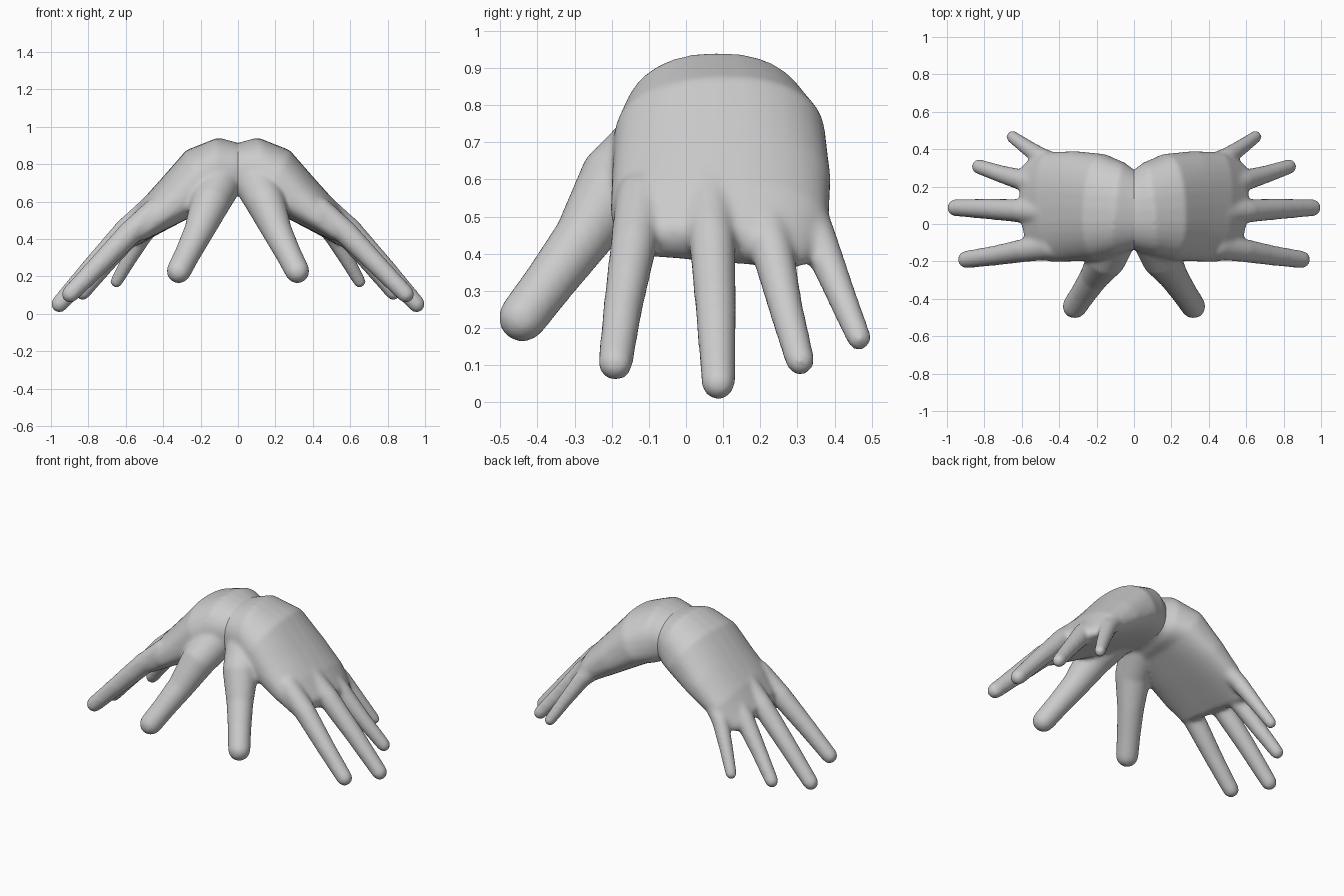
import bpy, bmesh, math
from mathutils import Vector

if "Cube" in bpy.data.objects:
    bpy.data.objects.remove(bpy.data.objects["Cube"])

SIDES = 32
bm = bmesh.new()


def loft(sections, power=2.0, arch=0.0, cap=1.0):
    """Closed tube through (x, y, z, half_width, half_thickness) with domed ends."""
    pts = [Vector(s[:3]) for s in sections]
    n = len(pts)
    rings = []
    for i, s in enumerate(sections):
        tan = (pts[min(i + 1, n - 1)] - pts[max(i - 1, 0)]).normalized()
        side = Vector((0, 1, 0))
        side = (side - tan * side.dot(tan)).normalized()
        up = tan.cross(side)
        # extra shrinking rings round off both ends
        steps = [(0, 1)]
        if i in (0, n - 1):
            d = -1 if i == 0 else 1
            steps = [(d * math.sin(a) * cap * s[4], math.cos(a))
                     for a in (math.radians(k) for k in (0, 20, 40, 60, 75, 85))]
            if i == 0:
                steps.reverse()
        for off, k in steps:
            ring = []
            for j in range(SIDES):
                a = 2 * math.pi * j / SIDES
                c, q = math.cos(a), math.sin(a)
                c = math.copysign(abs(c) ** (2 / power), c)
                q = math.copysign(abs(q) ** (2 / power), q)
                p = pts[i] + tan * off + side * (c * s[3] * (k if cap == 1 else 0.85 + 0.15 * k))
                p += up * (q * s[4] * k - math.copysign(arch, up.z) * c * c)
                ring.append(bm.verts.new(p))
            rings.append(ring)
    for a, b in zip(rings, rings[1:]):
        for j in range(SIDES):
            bm.faces.new((a[j], a[(j + 1) % SIDES], b[(j + 1) % SIDES], b[j]))
    bm.faces.new(rings[0][::-1])
    bm.faces.new(rings[-1])


# palm, from wrist to knuckles
loft([(-0.06, 0.07, 0.75, 0.19, 0.12),
      (0.00, 0.07, 0.765, 0.215, 0.145),
      (0.08, 0.08, 0.775, 0.25, 0.17),
      (0.19, 0.09, 0.735, 0.285, 0.165),
      (0.33, 0.095, 0.62, 0.295, 0.13),
      (0.46, 0.09, 0.52, 0.295, 0.10),
      (0.55, 0.075, 0.44, 0.265, 0.07)], power=2.5, arch=0.025, cap=0.7)
# index finger
loft([(0.44, -0.12, 0.55, 0.07, 0.07), (0.58, -0.14, 0.43, 0.063, 0.065),
      (0.75, -0.17, 0.255, 0.053, 0.055), (0.897, -0.19, 0.105, 0.047, 0.047)])
# middle finger
loft([(0.46, 0.06, 0.565, 0.07, 0.07), (0.60, 0.07, 0.445, 0.063, 0.065),
      (0.78, 0.08, 0.25, 0.055, 0.055), (0.955, 0.087, 0.052, 0.046, 0.046)])
# ring finger
loft([(0.46, 0.20, 0.54, 0.065, 0.065), (0.58, 0.23, 0.42, 0.058, 0.06),
      (0.71, 0.267, 0.26, 0.047, 0.048), (0.83, 0.307, 0.112, 0.04, 0.04)])
# little finger
loft([(0.40, 0.31, 0.54, 0.06, 0.06), (0.50, 0.36, 0.43, 0.05, 0.05),
      (0.58, 0.415, 0.295, 0.041, 0.041), (0.65, 0.466, 0.172, 0.034, 0.034)])
# thumb
loft([(0.10, -0.06, 0.70, 0.12, 0.12), (0.15, -0.19, 0.59, 0.105, 0.105),
      (0.21, -0.28, 0.44, 0.078, 0.08), (0.27, -0.37, 0.32, 0.069, 0.069),
      (0.317, -0.44, 0.228, 0.066, 0.066)])

bmesh.ops.recalc_face_normals(bm, faces=bm.faces)
mesh = bpy.data.meshes.new("hands")
bm.to_mesh(mesh)
bm.free()
hands = bpy.data.objects.new("hands", mesh)
bpy.context.collection.objects.link(hands)

# fuse the parts, soften the joints, mirror to the other hand
fuse = hands.modifiers.new("fuse", 'REMESH')
fuse.mode = 'VOXEL'
fuse.voxel_size = 0.011
fuse.use_smooth_shade = True
soften = hands.modifiers.new("soften", 'SMOOTH')
soften.factor = 0.5
soften.iterations = 14
pair = hands.modifiers.new("pair", 'MIRROR')
pair.use_axis = (True, False, False)
pair.use_bisect_axis = (True, False, False)
pair.use_mirror_merge = False

grey = bpy.data.materials.new("light grey")
grey.diffuse_color = (0.6, 0.6, 0.6, 1)
grey.use_nodes = True
grey.node_tree.nodes["Principled BSDF"].inputs["Base Color"].default_value = grey.diffuse_color
mesh.materials.append(grey)
for f in mesh.polygons:
    f.use_smooth = True
